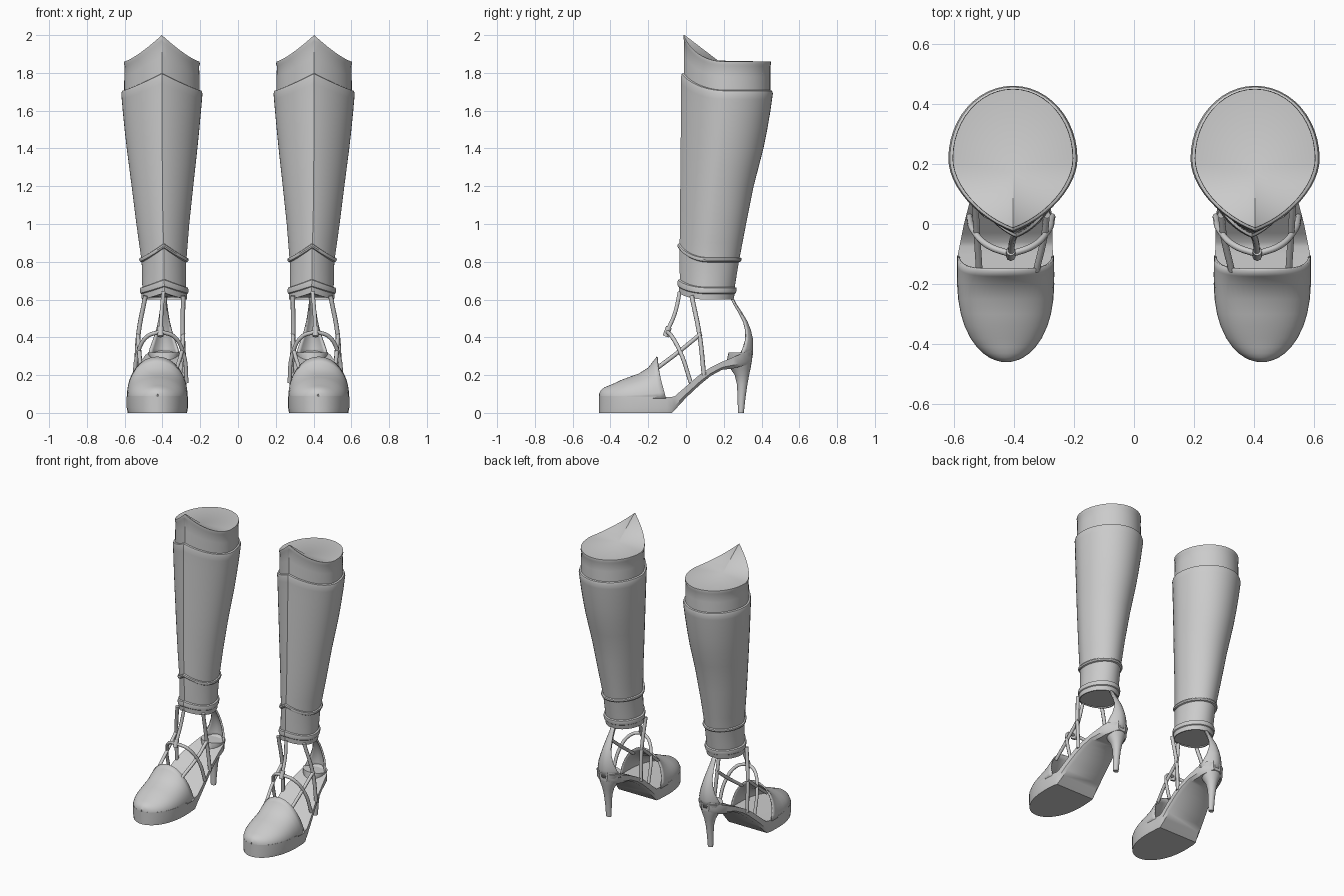
import bpy, bmesh, math

if "Cube" in bpy.data.objects:
    bpy.data.objects.remove(bpy.data.objects["Cube"])


def finish(name, bm, thickness=0, angle=35):
    """Turn a bmesh into a smooth object mirrored to the other leg."""
    bmesh.ops.recalc_face_normals(bm, faces=bm.faces)
    me = bpy.data.meshes.new(name)
    bm.to_mesh(me)
    bm.free()
    ob = bpy.data.objects.new(name, me)
    bpy.context.collection.objects.link(ob)
    bpy.ops.object.select_all(action='DESELECT')
    ob.select_set(True)
    bpy.context.view_layer.objects.active = ob
    bpy.ops.object.shade_smooth_by_angle(angle=math.radians(angle))
    if thickness:
        so = ob.modifiers.new("thickness", 'SOLIDIFY')
        so.thickness = thickness
    mi = ob.modifiers.new("other_leg", 'MIRROR')
    mi.use_mirror_merge = False
    return ob


def loft(name, rings, closed=True, start=None, end=None, **kw):
    """Skin rings of points; start / end are 'flat' or an apex point."""
    bm = bmesh.new()
    vs = [[bm.verts.new(p) for p in r] for r in rings]
    n = len(vs[0])
    for r0, r1 in zip(vs, vs[1:]):
        for i in range(n if closed else n - 1):
            j = (i + 1) % n
            bm.faces.new((r0[i], r0[j], r1[j], r1[i]))
    for ring, cap in ((vs[0], start), (vs[-1], end)):
        if cap == 'flat':
            bm.faces.new(ring)
        elif cap:
            c = bm.verts.new(cap)
            for i in range(n):
                bm.faces.new((ring[i], ring[(i + 1) % n], c))
    return finish(name, bm, **kw)


def lerp(table, v):
    """Piecewise linear lookup; each row is (key, value, value...)."""
    for a, b in zip(table, table[1:]):
        if v <= b[0]:
            t = max(0, (v - a[0]) / (b[0] - a[0]))
            return [p + (q - p) * t for p, q in zip(a[1:], b[1:])]
    return list(table[-1][1:])


def leg_ring(cx, a, yf, yb, z, peak=0, power=1.15, n=48):
    """Teardrop section with a crease at the front, raised by peak there."""
    pts = []
    cy, b = (yf + yb) / 2, (yb - yf) / 2
    for i in range(n):
        t = 2 * math.pi * i / n
        c, s = math.cos(t), math.sin(t)
        y, lift = s, 0
        if s < 0:
            y = 0.68 * s - 0.32 * (1 - abs(c))
            lift = peak * (1 - abs(c)) ** power
        pts.append((cx + a * c, cy + b * y, z + lift))
    return pts


# height: centre x, half width, front y, back y
LEG = [(0.60, .390, .115, -.032, .247), (0.80, .392, .118, -.034, .280),
       (1.00, .398, .140, -.032, .318), (1.20, .400, .163, -.030, .358),
       (1.40, .402, .187, -.028, .410), (1.55, .403, .203, -.026, .440),
       (1.69, .403, .215, -.025, .460)]


def leg_band(z, grow, peak, power=1.15):
    cx, a, yf, yb = lerp(LEG, z)
    return leg_ring(cx, a + grow, yf - grow, yb + grow, z, peak, power)


# Shin shaft with rolled upper lip
shaft = [leg_band(z, 0, p) for z, p in
         ((.61, .03), (.7, .03), (.8, .03), (.9, .03), (1, .03), (1.1, .03), (1.2, .03),
          (1.3, .03), (1.4, .04), (1.5, .05), (1.6, .07), (1.66, .085))]
shaft += [leg_ring(.403, .215, -.026, .46, 1.69, .09),
          leg_ring(.403, .210, -.022, .456, 1.705, .09),
          leg_ring(.403, .196, -.008, .442, 1.71, .09)]
loft("shin_shaft", shaft, start='flat')

# Upper sleeve with pointed rim and dished top
loft("upper_sleeve", [
    leg_ring(.403, .200, -.012, .447, 1.68, .09),
    leg_ring(.403, .199, -.011, .447, 1.78, .11),
    leg_ring(.403, .197, -.010, .446, 1.835, .135, 1.3),
    leg_ring(.403, .201, -.014, .450, 1.845, .138, 1.3),
    leg_ring(.403, .200, -.013, .449, 1.86, .140, 1.3),
    leg_ring(.403, .194, -.007, .443, 1.86, .140, 1.3)], end=(.403, .17, 1.865))

# Cord above the ankle and ankle cuff
loft("shin_cord", [leg_band(.81 + dz, g, .075) for dz, g in
                   ((-.014, -.003), (-.009, .009), (0, .012), (.009, .009), (.014, -.003))])
loft("ankle_cuff", [leg_band(.60 + dz, g, p, 1.1) for dz, g, p in
                    ((0, -.003, .035), (0, .004, .035), (.03, .006, .037), (.034, .011, .038),
                     (.05, .013, .04), (.062, .010, .042), (.067, -.002, .042))])


# Shoe outline
def half_width(y):
    if y < -.18:
        u = min(1, (-.18 - y) / .28)
        return .162 * max(.0006, 1 - u ** 2.3) ** .5
    return lerp([(-.18, .162), (-.12, .16), (0, .147), (.1, .13),
                 (.2, .11), (.28, .092), (.32, .07), (.35, .03)], y)[0]


def centre(y):
    return lerp([(-.46, .425), (-.1, .428), (.1, .41), (.35, .393)], y)[0]


# Platform sole rising through the arch: y, bottom z, top z
SOLE = [(-.46, 0, .09), (-.075, 0, .085), (-.06, .015, .088), (0, .08, .14),
        (.075, .15, .205), (.13, .195, .24), (.19, .228, .27), (.25, .235, .295),
        (.31, .25, .32), (.35, .27, .335)]
ys = [-.46, -.458, -.452, -.444, -.43, -.41, -.38, -.34, -.3, -.25, -.2, -.15, -.1, -.075,
      -.06, -.03, 0, .04, .075, .1, .13, .16, .19, .22, .25, .28, .31, .33, .35]
rings = []
for y in ys:
    b, t = lerp(SOLE, y)
    w, cx = half_width(y), centre(y)
    k = lerp([(-.1, .97), (.05, .85), (.35, .8)], y)[0]
    rings.append([(cx - w, y, t), (cx, y, t - .004), (cx + w, y, t), (cx + w, y, b + .3 * (t - b)),
                  (cx + w * k, y, b), (cx - w * k, y, b), (cx - w, y, b + .3 * (t - b))])
loft("platform_sole", rings, start='flat', end='flat')

# Domed toe cap, open at the back
TOP = [(-.46, .10), (-.45, .122), (-.43, .136), (-.39, .152), (-.33, .180), (-.25, .208),
       (-.2, .24), (-.155, .298)]
rings = []
toe_ys = [y for y in ys if y < -.19] + [-.175, -.155]
for y in toe_ys:
    h, w, cx = lerp(TOP, y)[0], half_width(y), centre(y)
    row = []
    for i in range(25):
        a = math.pi * i / 24
        s = math.sin(a)
        back = .05 * (1 - s) ** 1.5 * max(0, (y + .25) / .095)
        row.append((cx + w * math.cos(a), y + back, .075 + (h - .075) * s ** .9))
    rings.append(row)
loft("toe_cap", rings, closed=False, thickness=.008, angle=50)

# Slim heel: z, front y, back y, half width
HEEL = [(0, .275, .306, .018), (.08, .273, .315, .021), (.15, .27, .325, .026),
        (.20, .258, .334, .038), (.235, .235, .342, .056), (.27, .215, .348, .072),
        (.32, .225, .354, .085)]
loft("heel", [[(.393 + w * math.cos(t * math.pi / 10),
                (yf + yb) / 2 + (yb - yf) / 2 * math.sin(t * math.pi / 10), z)
               for t in range(20)] for z, yf, yb, w in HEEL], start='flat', end='flat')

# Heel counter tapering up to the ankle: z, back y, half width, wrap depth
COUNTER = [(.29, .352, .088, .07), (.34, .356, .076, .05), (.39, .355, .058, .034),
           (.44, .343, .042, .022), (.485, .325, .031, .014), (.54, .292, .022, .008),
           (.58, .265, .017, .005), (.63, .24, .015, .003)]
loft("heel_counter", [[(.392 + w * u / 6, yb - d * (u / 6) ** 2, z) for u in range(-6, 7)]
                      for z, yb, w, d in COUNTER], closed=False, thickness=.012, angle=50)


# Ankle straps
def strap(name, pts, r=.011):
    for side in (1, -1):
        cu = bpy.data.curves.new(name, 'CURVE')
        cu.dimensions = '3D'
        cu.bevel_depth, cu.bevel_resolution, cu.resolution_u = r, 2, 8
        cu.use_fill_caps = True
        sp = cu.splines.new('BEZIER')
        sp.bezier_points.add(len(pts) - 1)
        for bp, (x, y, z) in zip(sp.bezier_points, pts):
            bp.co = (x * side, y, z)
            bp.handle_left_type = bp.handle_right_type = 'AUTO'
        bpy.context.collection.objects.link(bpy.data.objects.new(name, cu))


C = .41
for s in (1, -1):
    strap("side_strap", [(.39 + s * .1, .03, .62), (C + s * .118, .072, .41),
                         (C + s * .128, .095, .2)], .012)
    strap("instep_strap", [(C, -.1, .43), (C + s * .07, -.075, .405),
                           (C + s * .122, -.025, .31), (C + s * .138, .025, .16)])
    strap("cross_strap", [(.42 + s * .095, -.155, .235), (C + s * .113, -.03, .33),
                          (C + s * .12, .08, .42)])
strap("front_strap", [(.395, -.033, .64), (.405, -.058, .53), (C, -.1, .43)])
strap("strap_loop", [(C, -.09, .455), (C, -.108, .405)], .016)
